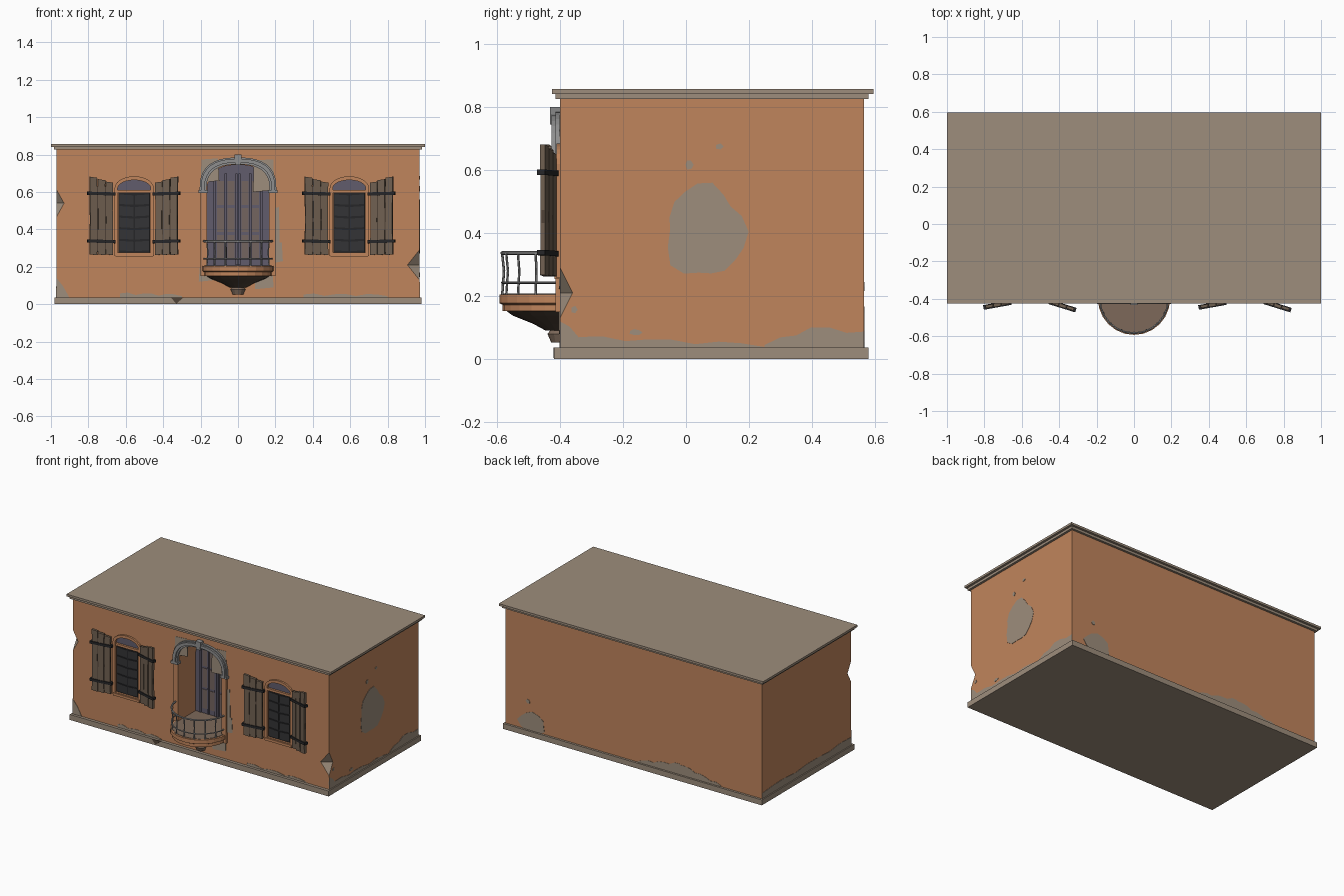
import bpy, bmesh, math
from mathutils import Vector, Matrix

if "Cube" in bpy.data.objects:
    bpy.data.objects.remove(bpy.data.objects["Cube"])


def mat(name, *rgb):
    m = bpy.data.materials.new(name)
    m.diffuse_color = [((c / 255 + 0.055) / 1.055) ** 2.4 for c in rgb] + [1]
    m.use_nodes = True
    m.node_tree.nodes["Principled BSDF"].inputs["Base Color"].default_value = m.diffuse_color
    return m


PLASTER = mat("orange_plaster", 192, 133, 92)
STONE = mat("weathered_stone", 157, 141, 124)
WOOD = mat("shutter_wood", 112, 96, 81)
IRON = mat("black_iron", 38, 38, 40)
PANE = mat("dark_pane", 52, 52, 54)
GLASS = mat("blue_grey_paint", 97, 92, 108)
ARCH = mat("grey_arch_stone", 143, 143, 143)
FLOOR = mat("balcony_floor_brown", 125, 105, 90)
BOWL = mat("dark_brown", 80, 67, 56)
DOORPANE = mat("door_pane_brown", 116, 101, 96)


def finish(name, bm, m):
    bmesh.ops.recalc_face_normals(bm, faces=bm.faces)
    me = bpy.data.meshes.new(name)
    bm.to_mesh(me)
    bm.free()
    me.materials.append(m)
    ob = bpy.data.objects.new(name, me)
    bpy.context.collection.objects.link(ob)
    return ob


def box(name, x0, x1, y0, y1, z0, z1, m):
    bm = bmesh.new()
    bmesh.ops.create_cube(bm, size=1)
    for v in bm.verts:
        v.co = (x0 if v.co.x < 0 else x1, y0 if v.co.y < 0 else y1, z0 if v.co.z < 0 else z1)
    return finish(name, bm, m)


def prism(name, pts, m, place, a, b):
    """Extrude a 2D outline; place(u, v, depth) gives the 3D point."""
    bm = bmesh.new()
    lo = [bm.verts.new(place(u, v, a)) for u, v in pts]
    hi = [bm.verts.new(place(u, v, b)) for u, v in pts]
    bm.faces.new(lo)
    bm.faces.new(hi)
    for i in range(len(pts)):
        j = (i + 1) % len(pts)
        bm.faces.new((lo[i], lo[j], hi[j], hi[i]))
    return finish(name, bm, m)


def front(u, v, d): return (u, d, v)
def right(u, v, d): return (0.97 + d, u, v)
def left(u, v, d): return (-0.97 - d, u, v)
def back(u, v, d): return (u, 0.565 + d, v)
def face(u, v, d): return (u, -0.40 - d, v)


def arch(cx, w, z0, spring, top, n=12, e=1.0):
    """Arched outline from the lower left, over the top, to the lower right."""
    pts = [(cx - w, z0)]
    for i in range(n + 1):
        t = math.pi * (1 - i / n)
        c, s = math.cos(t), max(math.sin(t), 0)
        pts.append((cx + w * math.copysign(abs(c) ** e, c), spring + (top - spring) * s ** e))
    return pts + [(cx + w, z0)]


def ring(name, outer, inner, y0, y1, m, closed=True):
    """Solid band between two matching outlines, between depths y0 and y1."""
    bm = bmesh.new()
    loops = [[bm.verts.new((u, y, v)) for u, v in pts]
             for pts, y in ((outer, y0), (inner, y0), (inner, y1), (outer, y1))]
    n = len(outer)
    for i in range(n if closed else n - 1):
        j = (i + 1) % n
        for k in range(4):
            a, b = loops[k], loops[(k + 1) % 4]
            bm.faces.new((a[i], a[j], b[j], b[i]))
    if not closed:
        for i in (0, n - 1):
            bm.faces.new([l[i] for l in loops])
    return finish(name, bm, m)


def half_lathe(name, profile, m, segs=12):
    """Half-round solid against the front wall from an (r, z) profile."""
    bm = bmesh.new()
    rows = []
    for i in range(segs + 1):
        t = math.pi * (1 + i / segs)
        rows.append([bm.verts.new((r * math.cos(t), -0.40 + r * math.sin(t), z)) for r, z in profile])
    for a, b in zip(rows, rows[1:]):
        for k in range(len(profile) - 1):
            bm.faces.new((a[k], b[k], b[k + 1], a[k + 1]))
    bm.faces.new(rows[0])
    bm.faces.new(rows[-1])
    bmesh.ops.remove_doubles(bm, verts=bm.verts, dist=0.0001)
    return finish(name, bm, m)


def tube(name, path, radius, m):
    """Six-sided round bar along a path."""
    bm = bmesh.new()
    path = [Vector(p) for p in path]
    for a, b in zip(path, path[1:]):
        d = b - a
        mx = Matrix.Translation((a + b) / 2) @ d.to_track_quat('Z', 'Y').to_matrix().to_4x4()
        bmesh.ops.create_cone(bm, cap_ends=True, segments=6, radius1=radius, radius2=radius,
                              depth=d.length + radius * 0.5, matrix=mx)
    return finish(name, bm, m)


# Main block, plinth and cornice
wall = box("walls", -0.97, 0.97, -0.40, 0.565, 0.02, 0.835, PLASTER)
box("plinth", -0.98, 0.98, -0.42, 0.58, 0, 0.037, STONE)
box("cornice", -0.985, 0.985, -0.415, 0.58, 0.826, 0.842, STONE)
box("roof_slab", -1, 1, -0.425, 0.595, 0.842, 0.857, STONE)


# Recesses and chipped corners cut from the walls
def cut(cutter):
    cutter.hide_render = True
    cutter.display_type = 'WIRE'
    md = wall.modifiers.new(cutter.name, 'BOOLEAN')
    md.operation, md.object, md.solver = 'DIFFERENCE', cutter, 'EXACT'
    md.material_mode = 'TRANSFER'


WIN = (-0.555, 0.595)
DOOR = arch(0, 0.165, 0.2, 0.6, 0.745, 16, 0.8)
cut(prism("door_recess_cutter", DOOR, PLASTER, front, -0.5, -0.21))
for cx in WIN:
    cut(prism("window_recess_cutter", arch(cx, 0.09, 0.275, 0.625, 0.668), PLASTER, front, -0.5, -0.375))
for x, z, w, h in ((-0.97, 0.54, 0.05, 0.09), (0.97, 0.21, 0.08, 0.1)):
    bm = bmesh.new()
    bmesh.ops.create_cone(bm, cap_ends=True, segments=4, radius1=1, radius2=0, depth=1,
                          matrix=Matrix.Translation((x, -0.385, z)) @ Matrix.Diagonal((w, 0.05, h, 1))
                          @ Matrix.Rotation(-math.pi / 2, 4, 'X'))
    cut(finish("corner_chip_cutter", bm, STONE))
prism("plinth_chip", [(-0.36, 0.037), (-0.29, 0.037), (-0.33, 0.003)], BOWL, front, -0.421, -0.41)


# Bare stone: ragged blobs, stains rising from the plinth
def blob(place, u, v, ru, rv, n=18):
    pts = []
    for i in range(n):
        t = math.tau * i / n
        k = 1 + 0.09 * math.sin(3 * t + 2.4) + 0.06 * math.sin(5 * t + 1)
        pts.append((u + ru * k * math.cos(t), v + rv * k * math.sin(t)))
    prism("bare_patch", pts, STONE, place, -0.004, 0.002)


def stain(place, u0, u1, h0, h1, n=8):
    """Stain whose top goes from height h0 to h1 with a ragged edge."""
    pts = [(u0, 0.03)]
    for i in range(n + 1):
        t = i / n
        pts.append((u0 + (u1 - u0) * t, h0 + (h1 - h0) * t + 0.007 * math.sin(2.2 * i)))
    prism("damp_stain", pts + [(u1, 0.03)], STONE, place, -0.004, 0.002)


blob(right, 0.06, 0.405, 0.125, 0.145)
blob(right, 0.01, 0.617, 0.013, 0.016, 6)
blob(right, 0.106, 0.675, 0.012, 0.01, 5)
blob(right, -0.355, 0.157, 0.01, 0.012, 5)
blob(right, -0.16, 0.085, 0.02, 0.01, 7)
blob(back, 0.77, 0.09, 0.1, 0.07, 12)
blob(back, 0.8, 0.23, 0.015, 0.015, 5)
stain(right, -0.4, -0.34, 0.12, 0.075, 2)
stain(right, -0.34, 0.25, 0.07, 0.045)
stain(right, 0.25, 0.4, 0.045, 0.1, 3)
stain(right, 0.4, 0.565, 0.1, 0.085, 3)
stain(left, -0.4, 0.565, 0.09, 0.08)
stain(back, -0.35, -0.03, 0.11, 0.05)
stain(back, -0.66, -0.35, 0.045, 0.11)
stain(face, -0.97, -0.9, 0.14, 0.04, 2)
stain(face, -0.63, -0.3, 0.058, 0.05)
stain(face, 0.35, 0.8, 0.052, 0.05)
for i, (x0, x1, z0, z1) in enumerate(((-.2, -.1, .65, .78), (.08, .195, .6, .775), (.19, .225, .24, .52),
                                      (.19, .24, .22, .33), (.09, .19, .08, .2), (-.21, -.12, .12, .2))):
    prism("bare_patch", [(x0, z0), (x1, z0 + .01), (x1 - .006, z1), (x0 + .005, z1 - .006)],
          STONE, face, -0.004, 0.002 + i * 0.0003)

# Balcony door: pilasters, arch mouldings, keystone
for s in (-1, 1):
    a, b = sorted((s * 0.165, s * 0.2))
    box("door_pilaster", a, b, -0.415, -0.39, 0.15, 0.6, PLASTER)
    a, b = sorted((s * 0.16, s * 0.212))
    box("arch_foot", a, b, -0.425, -0.39, 0.595, 0.612, ARCH)
for w0, w1, y in ((0.205, 0.168, -0.415), (0.198, 0.178, -0.427)):
    o, i = [arch(0, w, 0.605, 0.62, 0.58 + w, 16, 0.8) for w in (w0, w1)]
    ring("door_arch", o, i, y, -0.39, ARCH, closed=False)
prism("keystone", [(-.02, .8), (.02, .8), (.014, .745), (-.014, .745)], ARCH, front, -0.432, -0.39)

# Door leaves with panes and frame bars
prism("door_leaves", DOOR, GLASS, front, -0.222, -0.208)
for s in (-1, 1):
    for x in (0.02, 0.075):
        for z in (0.24, 0.385, 0.53):
            a, b = sorted((s * x, s * (x + 0.036)))
            box("door_pane", a, b, -0.226, -0.22, z, z + 0.13, DOORPANE)
    for x in (0.008, 0.065, 0.125):
        box("door_stile", s * x - 0.006, s * x + 0.006, -0.232, -0.22, 0.21, 0.70, GLASS)

# Balcony: floor, slab, bowl and knob
box("niche_floor", -0.165, 0.165, -0.41, -0.21, 0.198, 0.206, FLOOR)
half_lathe("balcony_slab", [(0, .205), (.193, .205), (.193, .178), (.182, .172), (.182, .152), (0, .152)], PLASTER)
half_lathe("balcony_floor", [(0, .2075), (.18, .2075), (.18, .2), (0, .2)], FLOOR)
half_lathe("balcony_bowl", [(0, .154), (.172, .154), (.15, .138), (.085, .112), (.045, .09), (0, .09)], BOWL, 10)
half_lathe("balcony_knob", [(0, .092), (.03, .092), (.04, .08), (.028, .052), (0, .052)], FLOOR, 6)


# Railing
def on_rail(t, z, r=0.184):
    return (r * math.cos(t), -0.40 + r * math.sin(t), z)


for z, rad in ((0.337, 0.006), (0.243, 0.004)):
    tube("hand_rail", [on_rail(math.pi * (1 + i / 12), z) for i in range(13)], rad, ARCH)
for i in range(9):
    t = math.pi * (1 + (i + 0.15) / 8.3)
    tube("rail_post", [on_rail(t, 0.2), on_rail(t, 0.28, 0.178), on_rail(t, 0.337)], 0.004, ARCH)


# Windows with frames, panes and open shutters
def shutter(hx, hy, ox, oy):
    n = Vector((oy - hy, hx - ox, 0)).normalized()
    n = -n if n.y > 0 else n

    def place(u, v, d):
        return Vector((hx + (ox - hx) * u, hy + (oy - hy) * u, v)) + n * d
    for k in range(3):
        u0, u1, top = k / 3 + 0.012, (k + 1) / 3 - 0.012, 0.65 + 0.013 * k
        prism("shutter_plank", [(u0, .262), (u1, .267), (u1 - .02, .45), (u1, top + .006), (u0, top), (u0 + .02, .5)],
              WOOD, place, -0.008, 0.008 + 0.002 * (k % 2))
    prism("shutter_core", [(.03, .28), (.97, .28), (.97, .63), (.03, .63)], BOWL, place, -0.005, 0.004)
    for z in (0.335, 0.59):
        prism("shutter_strap", [(-.08, z - .009), (1.08, z - .005), (1.08, z + .012), (-.08, z + .008)],
              IRON, place, -0.011, 0.014)


for cx in WIN:
    ring("window_frame", arch(cx, 0.105, 0.258, 0.62, 0.684), arch(cx, 0.088, 0.277, 0.62, 0.664), -0.412, -0.38, PLASTER)
    box("window_sill", cx - 0.1, cx + 0.1, -0.418, -0.39, 0.255, 0.272, PLASTER)
    box("window_crossbar", cx - 0.09, cx + 0.09, -0.408, -0.37, 0.594, 0.61, PLASTER)
    prism("fanlight", arch(cx, 0.09, 0.6, 0.62, 0.667), GLASS, front, -0.394, -0.37)
    box("window_grid", cx - 0.085, cx + 0.085, -0.398, -0.37, 0.275, 0.594, IRON)
    for z in [0.284 + r * 0.062 for r in range(5)]:
        for s in (-1, 1):
            a, b = cx + s * 0.005, cx + s * 0.078
            prism("window_pane", [(a, z), (b, z + .004), (b, z + .055), (a, z + .05)], PANE, front, -0.403, -0.39)
    shutter(cx - 0.112, -0.42, cx - 0.24, -0.443)
    shutter(cx + 0.112, -0.418, cx + 0.235, -0.456)
